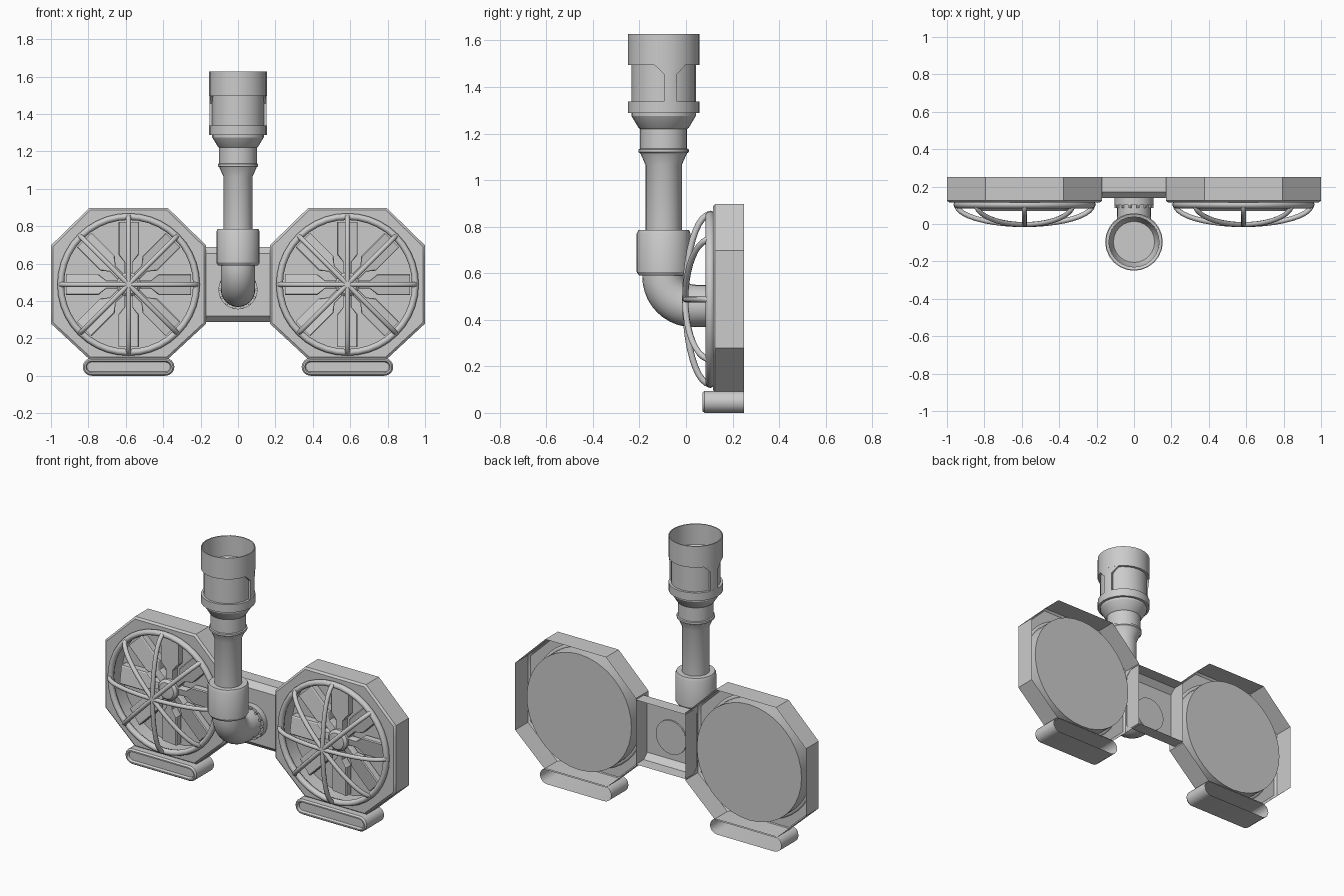
import bpy, bmesh
from math import sin, cos, pi, atan2, radians
from mathutils import Vector, Matrix

if "Cube" in bpy.data.objects:
    bpy.data.objects.remove(bpy.data.objects["Cube"])


def finish(name, bm, angle=30):
    bmesh.ops.remove_doubles(bm, verts=bm.verts, dist=1e-5)
    bmesh.ops.recalc_face_normals(bm, faces=bm.faces)
    me = bpy.data.meshes.new(name)
    bm.to_mesh(me)
    bm.free()
    ob = bpy.data.objects.new(name, me)
    bpy.context.collection.objects.link(ob)
    bpy.ops.object.select_all(action='DESELECT')
    ob.select_set(True)
    bpy.context.view_layer.objects.active = ob
    bpy.ops.object.shade_smooth_by_angle(angle=radians(angle))
    return ob


def skin(bm, rings, closed=True, cap_start=False, cap_end=False):
    """Quads between successive rings of points."""
    vs = [[bm.verts.new(p) for p in r] for r in rings]
    n = len(vs[0])
    for a, b in zip(vs, vs[1:]):
        for i in range(n if closed else n - 1):
            j = (i + 1) % n
            bm.faces.new((a[i], a[j], b[j], b[i]))
    if cap_start:
        bm.faces.new(vs[0])
    if cap_end:
        bm.faces.new(vs[-1])


def loft(name, rings, angle=30, **kw):
    bm = bmesh.new()
    skin(bm, rings, **kw)
    return finish(name, bm, angle)


def lathe(name, profile, center, axis='z', seg=24, **kw):
    """profile: (radius, position along axis)"""
    cx, c2 = center
    rings = []
    for r, h in profile:
        ring = []
        for i in range(seg):
            t = 2 * pi * i / seg
            u, v = cx + r * cos(t), c2 + r * sin(t)
            ring.append((u, v, h) if axis == 'z' else (u, h, v))
        rings.append(ring)
    return loft(name, rings, **kw)


def tube_rings(path, r, seg):
    """Cross-section rings along a planar path."""
    pts = [Vector(p) for p in path]
    tan = [(pts[min(i + 1, len(pts) - 1)] - pts[max(i - 1, 0)]).normalized() for i in range(len(pts))]
    n = (pts[-1] - pts[0]).cross(pts[len(pts) // 2] - pts[0]).normalized()
    if n.length < 0.5:
        n = Vector((1, 0, 0))
    return [[p + r * (cos(2 * pi * k / seg) * n + sin(2 * pi * k / seg) * t.cross(n))
             for k in range(seg)] for p, t in zip(pts, tan)]


CZ = 0.488      # centre height of the fans
BACK = 0.25


def octagon(cx, inset, y, n=6):
    w, c, i = 0.415 - inset, 0.209 - inset * 0.41, inset
    top, bot = 0.41 - i, -0.4 + i
    k = [(w, -c), (w, c), (c, top), (-c, top), (-w, c), (-w, -c), (-c, bot), (c, bot)]
    out = []
    for i in range(8):
        a, b = k[i], k[(i + 1) % 8]
        for j in range(n):
            f = j / n
            out.append((cx + a[0] + (b[0] - a[0]) * f, y, CZ + a[1] + (b[1] - a[1]) * f))
    return out


def circle_like(ring, cx, r, y):
    return [(cx + r * cos(t), y, CZ + r * sin(t))
            for t in (atan2(p[2] - CZ, p[0] - cx) for p in ring)]


def stadium(cx, inset, y, n=8):
    r, straight, out = 0.0475 - inset, 0.1975, []
    for s in (1, -1):
        for i in range(n + 1):
            t = -pi / 2 + pi * i / n
            out.append((cx + s * (straight + r * cos(t)), y, 0.0475 + s * r * sin(t)))
    return out


for s, side in ((-1, "left"), (1, "right")):
    cx = 0.585 * s
    # octagonal housing, open at the back, with the round fan well
    edge = octagon(cx, 0.012, 0.115)
    loft(side + "_housing", [octagon(cx, 0, BACK), octagon(cx, 0, 0.125), edge,
                             circle_like(edge, cx, 0.36, 0.115),
                             circle_like(edge, cx, 0.36, 0.215)], cap_end=True)
    # round rim
    n = 40
    rim = []
    for i in range(n + 1):
        t = 2 * pi * i / n
        rim.append([(cx + (0.363 + 0.018 * cos(a)) * cos(t), 0.104 + 0.02 * sin(a),
                     CZ + (0.363 + 0.018 * cos(a)) * sin(t))
                    for a in (2 * pi * k / 8 for k in range(8))])
    loft(side + "_rim", rim, angle=60)
    # domed guard: four full bars crossing in the middle
    bm = bmesh.new()
    for q in range(4):
        a = q * pi / 4
        path = [(cx + 0.365 * cos(t) * cos(a), 0.105 - 0.108 * sin(t), CZ + 0.365 * cos(t) * sin(a))
                for t in (pi * i / 20 for i in range(21))]
        skin(bm, tube_rings(path, 0.0135, 8), cap_start=True, cap_end=True)
    finish(side + "_guard", bm, 60)
    # fan blades: wide paddles
    bm = bmesh.new()
    outline = [(0.03, -0.022), (0.12, -0.022), (0.16, -0.055), (0.335, -0.055),
               (0.335, 0.055), (0.16, 0.055), (0.12, 0.022), (0.03, 0.022)]
    for q in range(8):
        m = Matrix.Translation((cx, 0, CZ)) @ Matrix.Rotation(q * pi / 4, 4, 'Y')
        skin(bm, [[m @ Vector((r, y - w * 0.15, w * k)) for r, w in outline]
                  for y, k in ((0.205, 1), (0.165, 1), (0.16, 0.9))], cap_start=True, cap_end=True)
    finish(side + "_fan_blades", bm)
    lathe(side + "_fan_hub", [(0.065, 0.215), (0.065, 0.145), (0.05, 0.13), (0, 0.125)],
          (cx, CZ), 'y', seg=20)
    # foot pad with recessed front, open at the back
    loft(side + "_foot", [stadium(cx, i, y) for i, y in
                          ((0, BACK), (0, 0.08), (0.008, 0.07), (0.016, 0.07), (0.022, 0.085))],
         cap_end=True)

# bridge between the housings, open at the back
prof = [(BACK, 0.287), (0.172, 0.287), (0.138, 0.32), (0.138, 0.655), (0.172, 0.688), (BACK, 0.688)]
loft("bridge", [[(x, y, z) for y, z in prof] for x in (-0.172, 0.172)], closed=False)

# wall flange and its bolts
PZ, PY = 0.46, -0.096
lathe("flange", [(0, 0.147), (0.105, 0.147), (0.105, 0.102), (0.09, 0.102), (0.09, 0.03)], (0, PZ), 'y')
bm = bmesh.new()
for i in range(14):
    t = 2 * pi * i / 14
    bmesh.ops.create_cone(bm, cap_ends=True, segments=6, radius1=0.008, radius2=0.008, depth=0.02,
                          matrix=Matrix.Translation((0.097 * cos(t), 0.096, PZ + 0.097 * sin(t)))
                          @ Matrix.Rotation(pi / 2, 4, 'X'))
finish("flange_bolts", bm)

# elbow from the flange up to the vertical pipe
R = 0.126
path = [(0, 0.04, PZ)] + [(0, 0.03 - R * sin(t), PZ + R - R * cos(t))
                          for t in (pi / 2 * i / 10 for i in range(11))] + [(0, PY, 0.60)]
loft("elbow", tube_rings(path, 0.092, 24))

# vertical pipe stack with open cup on top
lathe("pipe_collar", [(0.092, 0.59), (0.106, 0.59), (0.116, 0.605), (0.116, 0.77),
                      (0.109, 0.785), (0.078, 0.785)], (0, PY))
lathe("pipe", [(0.078, 0.75), (0.078, 1.065), (0.1, 1.115), (0.108, 1.12), (0.108, 1.132),
               (0.101, 1.135), (0.101, 1.22), (0.108, 1.225), (0.138, 1.275), (0.138, 1.288),
               (0.154, 1.288), (0.154, 1.338), (0.139, 1.338), (0.139, 1.495),
               (0.154, 1.495), (0.154, 1.627), (0.148, 1.627), (0.148, 1.5), (0.134, 1.495),
               (0.134, 1.28), (0.11, 1.23), (0, 1.23)], (0, PY))

# flared straps joining the two cup bands on each side
bm = bmesh.new()
for s in (-1, 1):
    rows = []
    for r, order in ((0.153, 1), (0.136, -1)):
        for z, h in ((1.335, 0.19), (1.455, 0.19), (1.5, 0.5))[::order]:
            rows.append([(s * r * cos(a), PY + r * sin(a), z)
                         for a in (0.2 + h * k / 3 for k in range(-3, 4))])
    vs = [[bm.verts.new(p) for p in r] for r in rows]
    for a, b in zip(vs, vs[1:] + vs[:1]):
        for i in range(6):
            bm.faces.new((a[i], a[i + 1], b[i + 1], b[i]))
    for e in (0, 6):
        for a, b in ((0, 1), (1, 2)):
            bm.faces.new((vs[a][e], vs[b][e], vs[5 - b][e], vs[5 - a][e]))
finish("cup_straps", bm)
